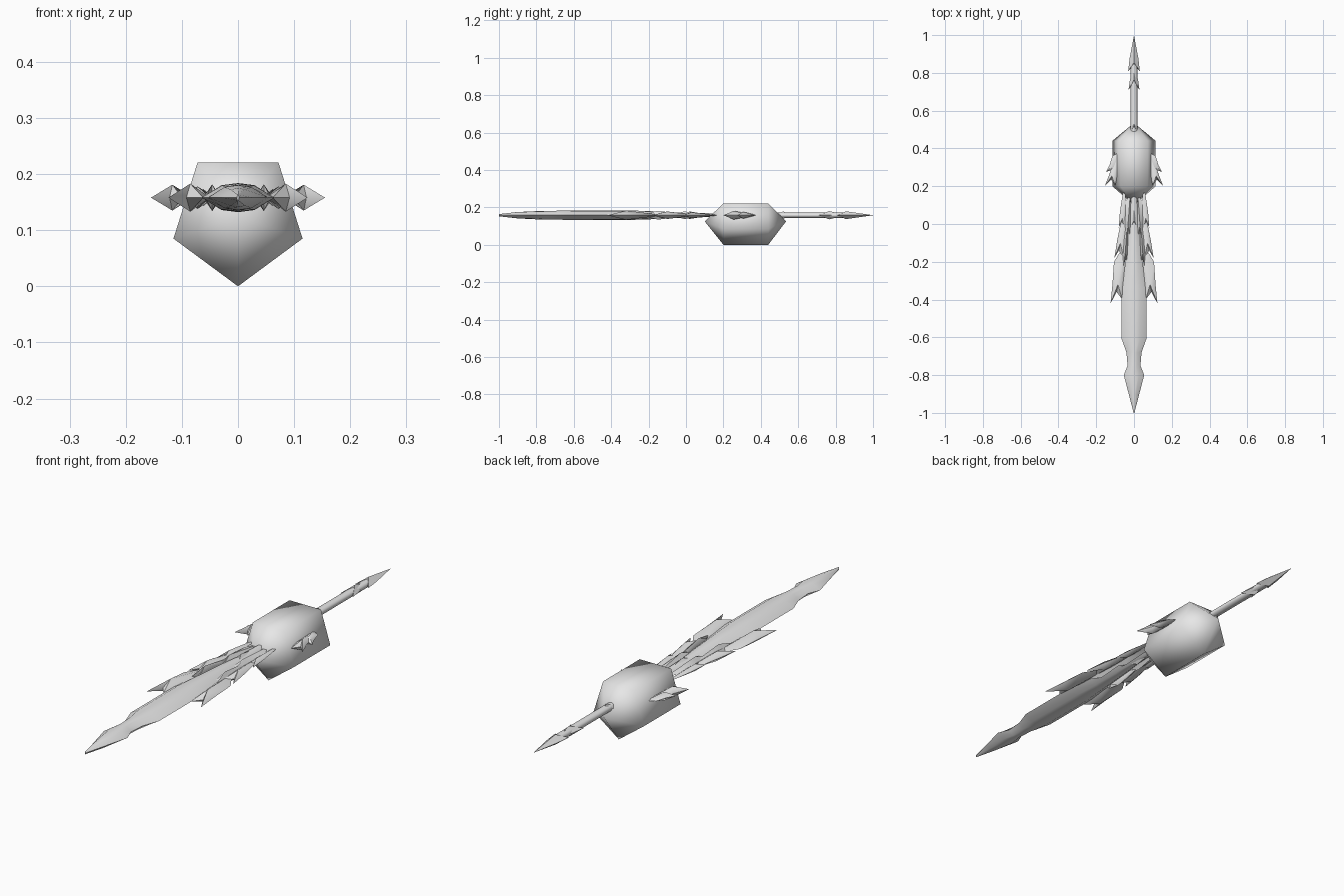
import bpy, bmesh, math

if "Cube" in bpy.data.objects:
    bpy.data.objects.remove(bpy.data.objects["Cube"])

ZC = 0.158  # height of the long axis
grey = bpy.data.materials.new("light_grey")
grey.diffuse_color = (0.8, 0.8, 0.8, 1)
grey.use_nodes = True
grey.node_tree.nodes["Principled BSDF"].inputs["Base Color"].default_value = grey.diffuse_color


def finish(name, bm, angle=None):
    bmesh.ops.remove_doubles(bm, verts=bm.verts, dist=1e-5)
    bmesh.ops.recalc_face_normals(bm, faces=bm.faces)
    me = bpy.data.meshes.new(name)
    bm.to_mesh(me)
    bm.free()
    me.materials.append(grey)
    ob = bpy.data.objects.new(name, me)
    bpy.context.collection.objects.link(ob)
    bpy.ops.object.select_all(action='DESELECT')
    ob.select_set(True)
    bpy.context.view_layer.objects.active = ob
    if angle is None:
        bpy.ops.object.shade_smooth()
    else:
        bpy.ops.object.shade_smooth_by_angle(angle=math.radians(angle))
    return ob


def loft(name, rings, angle=None):
    """Skin a list of closed rings and cap the ends."""
    bm = bmesh.new()
    vr = [[bm.verts.new(p) for p in r] for r in rings]
    n = len(vr[0])
    for a, b in zip(vr, vr[1:]):
        for i in range(n):
            j = (i + 1) % n
            bm.faces.new((a[i], a[j], b[j], b[i]))
    bm.faces.new(vr[0])
    bm.faces.new(vr[-1])
    return finish(name, bm, angle)


def plate(name, outline, ridge, t, mirror=False):
    """Faceted flake: thin outline rising to a ridge point above and below."""
    bm = bmesh.new()
    for s in ((1, -1) if mirror else (1,)):
        rim = [bm.verts.new((s * x, y, ZC)) for x, y in outline]
        for dz in (t, -t):
            top = bm.verts.new((s * ridge[0], ridge[1], ZC + dz))
            for i in range(len(rim)):
                bm.faces.new((rim[i], rim[(i + 1) % len(rim)], top))
    return finish(name, bm, 60)


# crystal guard: five-sided prism with a point at each end
penta = [(0, 0), (0.115, 0.085), (0.072, 0.221), (-0.072, 0.221), (-0.115, 0.085)]
bm = bmesh.new()
ends = [[bm.verts.new((x, y, z)) for x, z in penta] for y in (0.2, 0.44)]
tips = [bm.verts.new((0, y, 0.125)) for y in (0.1, 0.535)]
for i in range(5):
    j = (i + 1) % 5
    bm.faces.new((ends[0][i], ends[0][j], ends[1][j], ends[1][i]))
    for ring, tip in zip(ends, tips):
        bm.faces.new((ring[i], ring[j], tip))
finish("crystal_guard", bm)

# blade: lens section with a waisted, leaf-shaped point
blade = [(0.16, 0.014, 0.01), (0.0, 0.024, 0.012), (-0.1, 0.036, 0.018),
         (-0.22, 0.048, 0.023), (-0.34, 0.065, 0.026), (-0.61, 0.065, 0.025),
         (-0.68, 0.04, 0.024), (-0.75, 0.034, 0.023), (-0.8, 0.054, 0.022),
         (-0.9, 0.028, 0.017), (-1.0, 0.002, 0.006)]
lens = [(1, 0), (0.45, 0.85), (0, 1), (-0.45, 0.85),
        (-1, 0), (-0.45, -0.85), (0, -1), (0.45, -0.85)]
loft("blade", [[(u * w, y, ZC + v * t) for u, v in lens] for y, w, t in blade], 50)

# grip rod
loft("grip_rod", [[(0.018 * math.cos(k * math.pi / 4), y, ZC + 0.014 * math.sin(k * math.pi / 4))
                   for k in range(8)] for y in (0.45, 0.86)], 60)

# barbed heads along the rod: tip y, barb y, notch y, half width, thickness
for name, tip, barb, notch, w, t in (("pommel_point", 1.0, 0.81, 0.84, 0.031, 0.021),
                                     ("pommel_barb", 0.86, 0.71, 0.75, 0.029, 0.022),
                                     ("grip_collar", 0.555, 0.48, 0.505, 0.024, 0.02)):
    plate(name, [(0, tip), (w * 0.75, barb + (tip - barb) * 0.35), (w, barb), (0, notch),
                 (-w, barb), (-w * 0.75, barb + (tip - barb) * 0.35)], (0, notch + 0.015), t)

# swept feathers beside the blade, each with a forked tail
plate("root_feather", [(0.045, 0.18), (0.06, 0.16), (0.075, 0.06), (0.081, -0.02), (0.066, 0.01),
                       (0.05, -0.03), (0.042, 0.06)], (0.062, 0.03), 0.015, True)
plate("middle_feather", [(0.045, 0.06), (0.066, 0.03), (0.088, -0.08), (0.104, -0.18), (0.08, -0.14),
                         (0.05, -0.2), (0.042, -0.08)], (0.072, -0.1), 0.02, True)
plate("outer_feather", [(0.05, -0.12), (0.075, -0.15), (0.106, -0.2), (0.114, -0.32), (0.124, -0.42),
                        (0.092, -0.36), (0.062, -0.4), (0.05, -0.25)], (0.085, -0.32), 0.025, True)
plate("inner_feather", [(0.02, 0.16), (0.045, 0.12), (0.05, 0.0), (0.04, -0.09), (0.032, -0.05),
                        (0.016, -0.08), (0.016, 0.03)], (0.032, -0.01), 0.02, True)
plate("inner_long_feather", [(0.035, 0.02), (0.055, -0.06), (0.062, -0.16), (0.058, -0.24),
                             (0.046, -0.19), (0.034, -0.21), (0.03, -0.08)], (0.046, -0.15), 0.024, True)

# small forked flake over the blade root
plate("blade_root_flake", [(0, 0.14), (0.018, 0.06), (0.022, -0.03), (0, 0.0), (-0.022, -0.03),
                           (-0.018, 0.06)], (0, 0.02), 0.02)

# side feathers on the crystal
plate("guard_feather", [(0.08, 0.37), (0.105, 0.36), (0.128, 0.27), (0.155, 0.2), (0.122, 0.235),
                        (0.1, 0.205), (0.085, 0.26)], (0.117, 0.255), 0.023, True)
plate("guard_back_feather", [(0.08, 0.38), (0.115, 0.36), (0.13, 0.31), (0.149, 0.275), (0.122, 0.285),
                             (0.09, 0.28)], (0.114, 0.305), 0.018, True)
